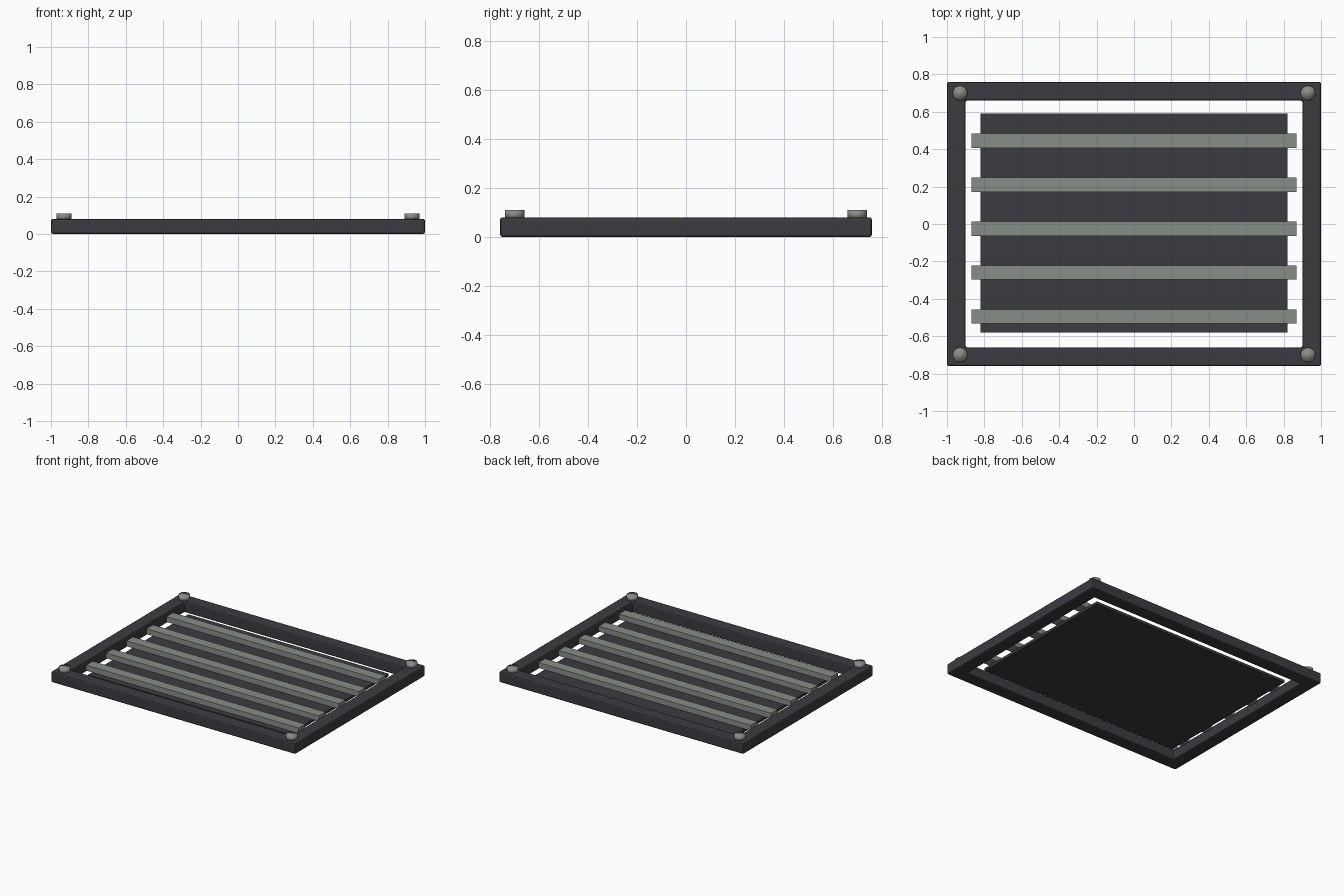
import bpy
import bmesh
from mathutils import Matrix, Vector

cube = bpy.data.objects.get("Cube")
if cube:
    bpy.data.objects.remove(cube, do_unlink=True)


def material(name, rgb):
    mat = bpy.data.materials.new(name)
    mat.use_nodes = True
    mat.diffuse_color = (*rgb, 1)
    mat.node_tree.nodes["Principled BSDF"].inputs["Base Color"].default_value = (*rgb, 1)
    return mat


charcoal = material("charcoal metal", (0.045, 0.043, 0.053))
grey = material("grey metal", (0.25, 0.27, 0.245))
steel = material("bolt steel", (0.26, 0.26, 0.245))


def finish(name, bm, mat):
    mesh = bpy.data.meshes.new(name)
    bm.to_mesh(mesh)
    bm.free()
    mesh.materials.append(mat)
    obj = bpy.data.objects.new(name, mesh)
    bpy.context.collection.objects.link(obj)
    return obj


def box(name, low, high, mat):
    low, high = Vector(low), Vector(high)
    size = Matrix.Diagonal((*(high - low), 1))
    bm = bmesh.new()
    bmesh.ops.create_cube(bm, size=1, matrix=Matrix.Translation((low + high) / 2) @ size)
    return finish(name, bm, mat)


# Rectangular frame: a mitred ring with chamfered edges
bm = bmesh.new()
corners = [(-1, -1), (1, -1), (1, 1), (-1, 1)]
outer = [bm.verts.new((sx, sy * 0.76, 0)) for sx, sy in corners]
inner = [bm.verts.new((sx * 0.9, sy * 0.66, 0)) for sx, sy in corners]
ring = []
for i in range(4):
    j = (i + 1) % 4
    ring.append(bm.faces.new((outer[i], outer[j], inner[j], inner[i])))
extruded = bmesh.ops.extrude_face_region(bm, geom=ring, use_keep_orig=True)
for vert in extruded["geom"]:
    if isinstance(vert, bmesh.types.BMVert):
        vert.co.z = 0.08
bmesh.ops.recalc_face_normals(bm, faces=bm.faces)
frame = finish("frame", bm, charcoal)
bevel = frame.modifiers.new("chamfer", "BEVEL")
bevel.width = 0.01
bevel.segments = 2
bevel.limit_method = "ANGLE"

# Back panel floating inside the frame
box("back_panel", (-0.82, -0.58, 0.015), (0.82, 0.59, 0.035), charcoal)

# Five slats lying across the panel
for i in range(5):
    y = -0.495 + 0.235 * i
    box(f"slat_{i + 1}", (-0.87, y - 0.038, 0.035), (0.87, y + 0.038, 0.075), grey)

# Bolt heads on the frame corners
for sx, sy in corners:
    bm = bmesh.new()
    bmesh.ops.create_cone(bm, cap_ends=True, segments=12, radius1=0.04, radius2=0.04, depth=0.035,
                          matrix=Matrix.Translation((sx * 0.93, sy * 0.7, 0.0925)))
    for face in bm.faces:
        face.smooth = True
    side = ("back" if sy > 0 else "front") + ("_left" if sx > 0 else "_right")
    finish("bolt_" + side, bm, steel)
